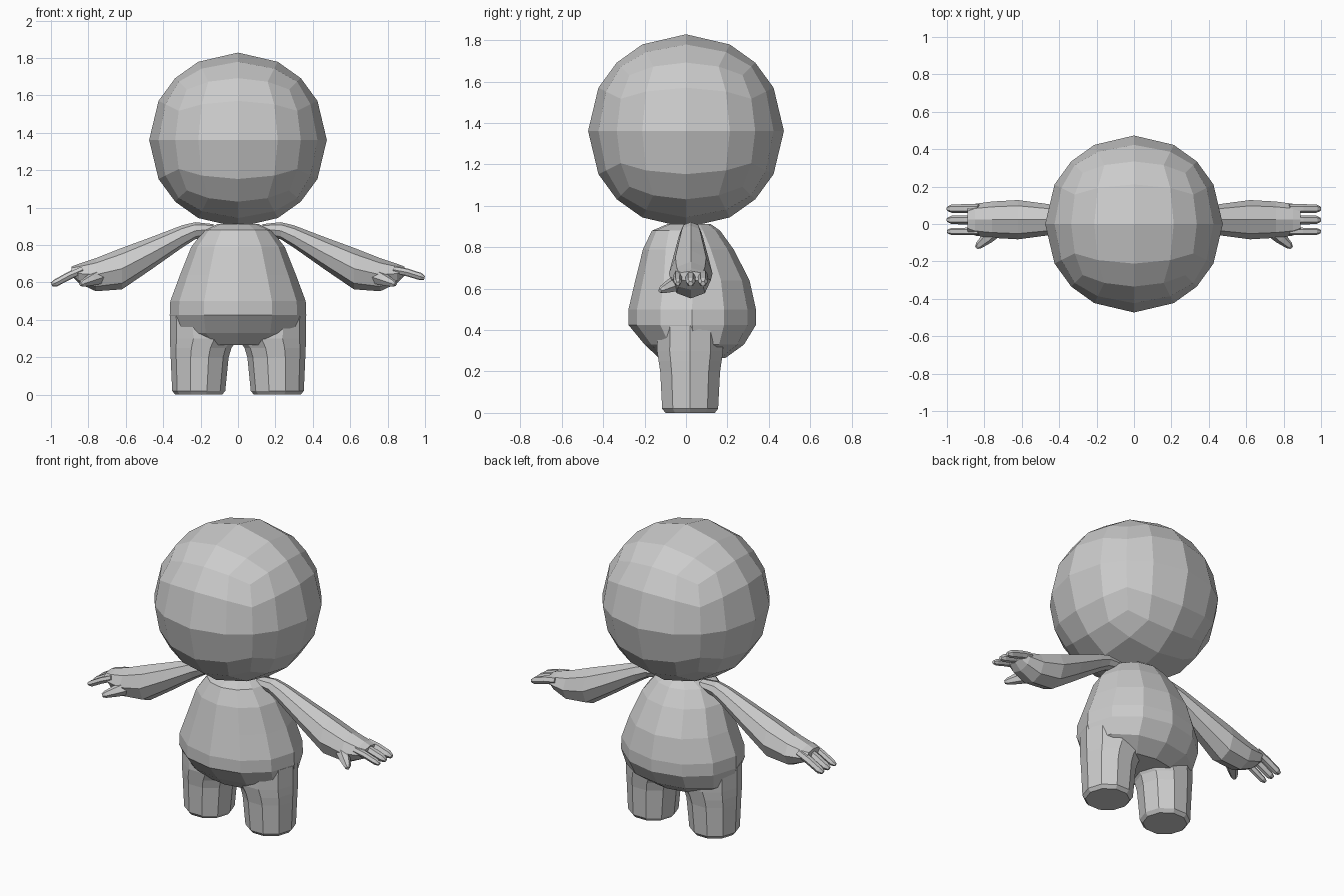
import bpy, bmesh, math
from mathutils import Vector

cube = bpy.data.objects.get("Cube")
if cube:
    bpy.data.objects.remove(cube, do_unlink=True)

grey = bpy.data.materials.new("plain grey")
grey.use_nodes = True
COLOR = (0.6, 0.6, 0.6, 1)
grey.diffuse_color = COLOR
grey.node_tree.nodes["Principled BSDF"].inputs["Base Color"].default_value = COLOR


def finish(name, bm):
    bmesh.ops.recalc_face_normals(bm, faces=bm.faces)
    mesh = bpy.data.meshes.new(name)
    bm.to_mesh(mesh)
    bm.free()
    mesh.materials.append(grey)
    obj = bpy.data.objects.new(name, mesh)
    bpy.context.collection.objects.link(obj)
    return obj


def loft(name, rings):
    """Skin a list of equal-sized point rings and cap both ends."""
    bm = bmesh.new()
    loops = [[bm.verts.new(p) for p in ring] for ring in rings]
    for a, b in zip(loops, loops[1:]):
        for i in range(len(a)):
            j = (i + 1) % len(a)
            bm.faces.new((a[i], a[j], b[j], b[i]))
    bm.faces.new(loops[0])
    bm.faces.new(loops[-1])
    return finish(name, bm)


def oval(center, u, v, sides):
    """Ring of points around center spanned by half-axes u and v."""
    steps = [math.tau * i / sides for i in range(sides)]
    return [Vector(center) + Vector(u) * math.cos(a) + Vector(v) * math.sin(a) for a in steps]


def tube(name, stations, sides=6):
    """Tapered tube through (point, radius) stations."""
    axis = (Vector(stations[-1][0]) - Vector(stations[0][0])).normalized()
    u = axis.cross(Vector((0, 0, 1))).normalized()
    v = axis.cross(u)
    return loft(name, [oval(p, u * r, v * r, sides) for p, r in stations])


# Head: a gridded cube rounded to a ball
bm = bmesh.new()
bmesh.ops.create_cube(bm, size=2)
bmesh.ops.subdivide_edges(bm, edges=bm.edges[:], cuts=3, use_grid_fill=True)
for vert in bm.verts:
    n = vert.co.normalized()
    vert.co = (n.x * 0.475, n.y * 0.473, n.z * 0.467 + 1.362)
finish("head", bm)

# Torso: z, half width, front y, back y
torso = [
    (0.912, 0.11, -0.09, 0.12), (0.88, 0.18, -0.165, 0.165), (0.79, 0.25, -0.208, 0.23),
    (0.64, 0.31, -0.245, 0.307), (0.5, 0.362, -0.278, 0.338), (0.425, 0.365, -0.278, 0.338),
    (0.33, 0.345, -0.2, 0.28), (0.265, 0.24, -0.13, 0.19),
]
loft("torso", [oval((0, (f + b) / 2, z), (w, 0, 0), (0, (b - f) / 2, 0), 12)
               for z, w, f, b in torso])

# Legs: z, inner x, outer x, half depth
leg = [
    (0, 0.085, 0.335, 0.125), (0.02, 0.068, 0.352, 0.142), (0.2, 0.05, 0.36, 0.152),
    (0.25, 0.035, 0.362, 0.16), (0.3, 0, 0.364, 0.168), (0.42, 0.02, 0.363, 0.165),
]
for side, label in ((1, "left"), (-1, "right")):
    loft(label + "_leg", [oval((side * (a + b) / 2, 0.02, z), ((b - a) / 2, 0, 0), (0, d, 0), 10)
                          for z, a, b, d in leg])

# Arms: x, top z, bottom z, half depth
arm = [
    (0.13, 0.912, 0.86, 0.04), (0.23, 0.922, 0.83, 0.05), (0.3, 0.905, 0.785, 0.06),
    (0.47, 0.84, 0.665, 0.085), (0.62, 0.785, 0.563, 0.105), (0.76, 0.73, 0.553, 0.097),
    (0.85, 0.7, 0.595, 0.085), (0.89, 0.685, 0.635, 0.065),
]
for side, label in ((1, "left"), (-1, "right")):
    loft(label + "_arm", [oval((side * x, 0.023, (t + b) / 2), (0, d, 0), (0, 0, (t - b) / 2), 8)
                          for x, t, b, d in arm])

    # Fingers, drooping a little more on the right hand
    drop = 0 if side > 0 else 0.035
    for number, (y, r) in enumerate(((0.082, 0.024), (0.022, 0.024), (-0.04, 0.02)), 1):
        tube(f"{label}_finger_{number}", [
            ((side * 0.83, y, 0.668), r), ((side * 0.9, y, 0.655 - drop / 2), r),
            ((side * 0.975, y, 0.632 - drop), r * 0.95), ((side * 0.997, y, 0.624 - drop), r * 0.5)])

    # Thumb
    tube(label + "_thumb", [
        ((side * 0.73, -0.02, 0.635), 0.045), ((side * 0.785, -0.075, 0.613), 0.033),
        ((side * 0.83, -0.115, 0.595), 0.02), ((side * 0.842, -0.126, 0.59), 0.01)])
